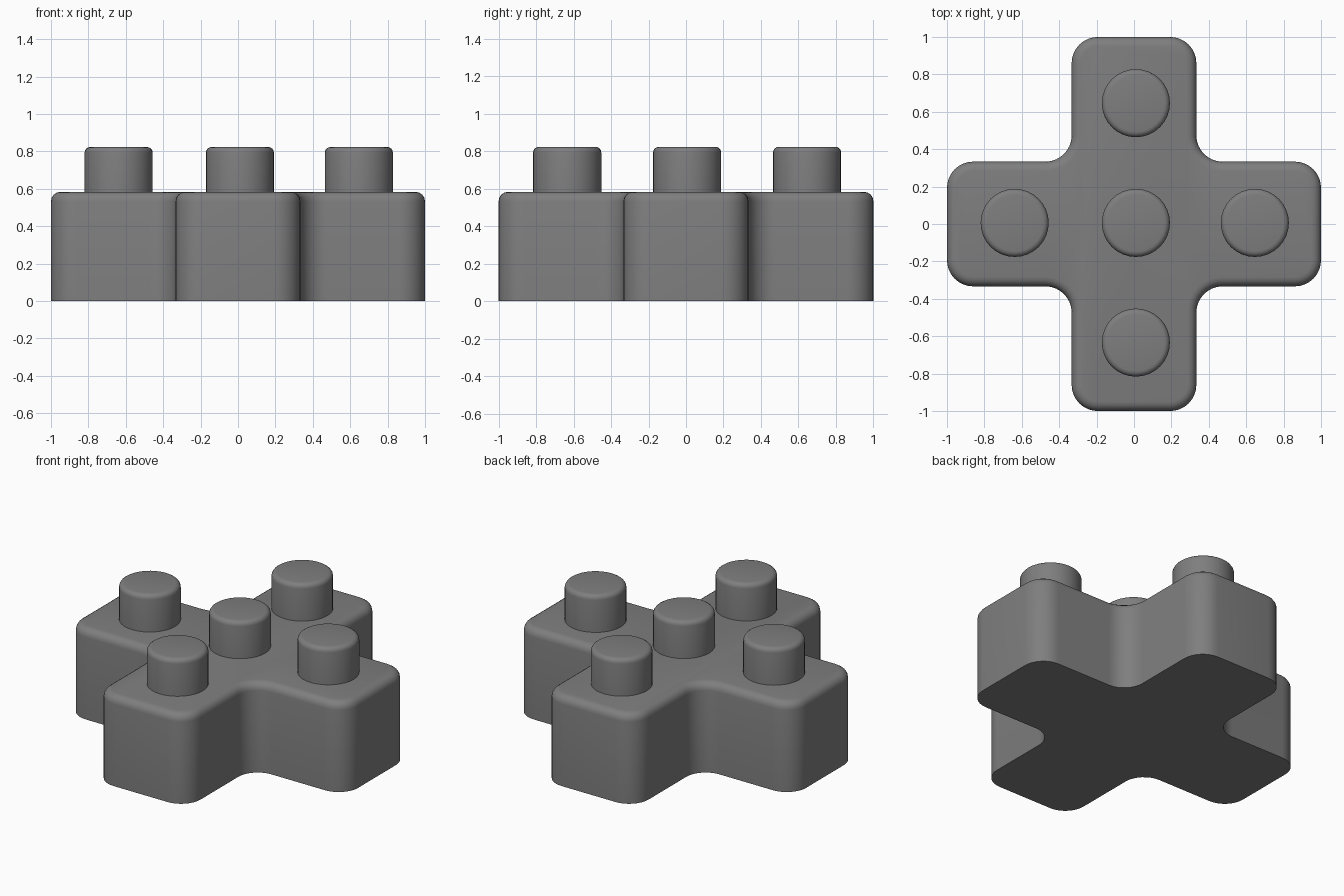
import bpy, bmesh

if "Cube" in bpy.data.objects:
    bpy.data.objects.remove(bpy.data.objects["Cube"])

ARM, BODY_H, CORNER, TOP_ROUND = 1/3, 0.583, 0.14, 0.05
STUD_R, STUD_TOP, STUD_ROUND = 0.182, 0.823, 0.03
SINK = 0.03

dark = bpy.data.materials.new("dark_grey")
dark.diffuse_color = (0.21, 0.21, 0.21, 1)
dark.use_nodes = True
dark.node_tree.nodes["Principled BSDF"].inputs["Base Color"].default_value = dark.diffuse_color


def finish(name, bm, location=(0, 0, 0)):
    bmesh.ops.recalc_face_normals(bm, faces=bm.faces)
    mesh = bpy.data.meshes.new(name)
    bm.to_mesh(mesh)
    bm.free()
    mesh.materials.append(dark)
    obj = bpy.data.objects.new(name, mesh)
    obj.location = location
    bpy.context.collection.objects.link(obj)
    bpy.ops.object.select_all(action='DESELECT')
    obj.select_set(True)
    bpy.context.view_layer.objects.active = obj
    bpy.ops.object.shade_smooth_by_angle(angle=0.6)
    return obj


def round_edges(bm, edges, radius, segments):
    bmesh.ops.bevel(bm, geom=edges, offset=radius, offset_type='OFFSET',
                    segments=segments, profile=0.5, affect='EDGES')


def top_rim(bm, height):
    # edges between the top cap and the side walls
    return [e for e in bm.edges
            if all(abs(v.co.z - height) < 1e-4 for v in e.verts)]


# Plus-shaped body: one quadrant's outline turned four times, then extruded
outline = []
quadrant = [(1, -ARM), (1, ARM), (ARM, ARM)]
for _ in range(4):
    outline += quadrant
    quadrant = [(-y, x) for x, y in quadrant]
bm = bmesh.new()
base = bm.faces.new([bm.verts.new((x, y, 0)) for x, y in outline])
ext = bmesh.ops.extrude_face_region(bm, geom=[base], use_keep_orig=True)
for v in ext["geom"]:
    if isinstance(v, bmesh.types.BMVert):
        v.co.z = BODY_H
bmesh.ops.recalc_face_normals(bm, faces=bm.faces)
round_edges(bm, [e for e in bm.edges
                 if abs(e.verts[0].co.z - e.verts[1].co.z) > 0.1], CORNER, 8)
round_edges(bm, top_rim(bm, BODY_H), TOP_ROUND, 4)
finish("cross_body", bm)


# Five round studs, one in the centre and one on each arm
def stud(name, x, y):
    bm = bmesh.new()
    depth = STUD_TOP - BODY_H + SINK
    bmesh.ops.create_cone(bm, cap_ends=True, segments=32, radius1=STUD_R,
                          radius2=STUD_R, depth=depth)
    round_edges(bm, top_rim(bm, depth / 2), STUD_ROUND, 4)
    finish(name, bm, (x, y, STUD_TOP - depth / 2))


for name, x, y in (("centre", 0.01, 0.006), ("left", -0.638, 0.006),
                   ("right", 0.646, 0.006), ("front", 0.01, -0.634),
                   ("back", 0.01, 0.646)):
    stud(name + "_stud", x, y)
